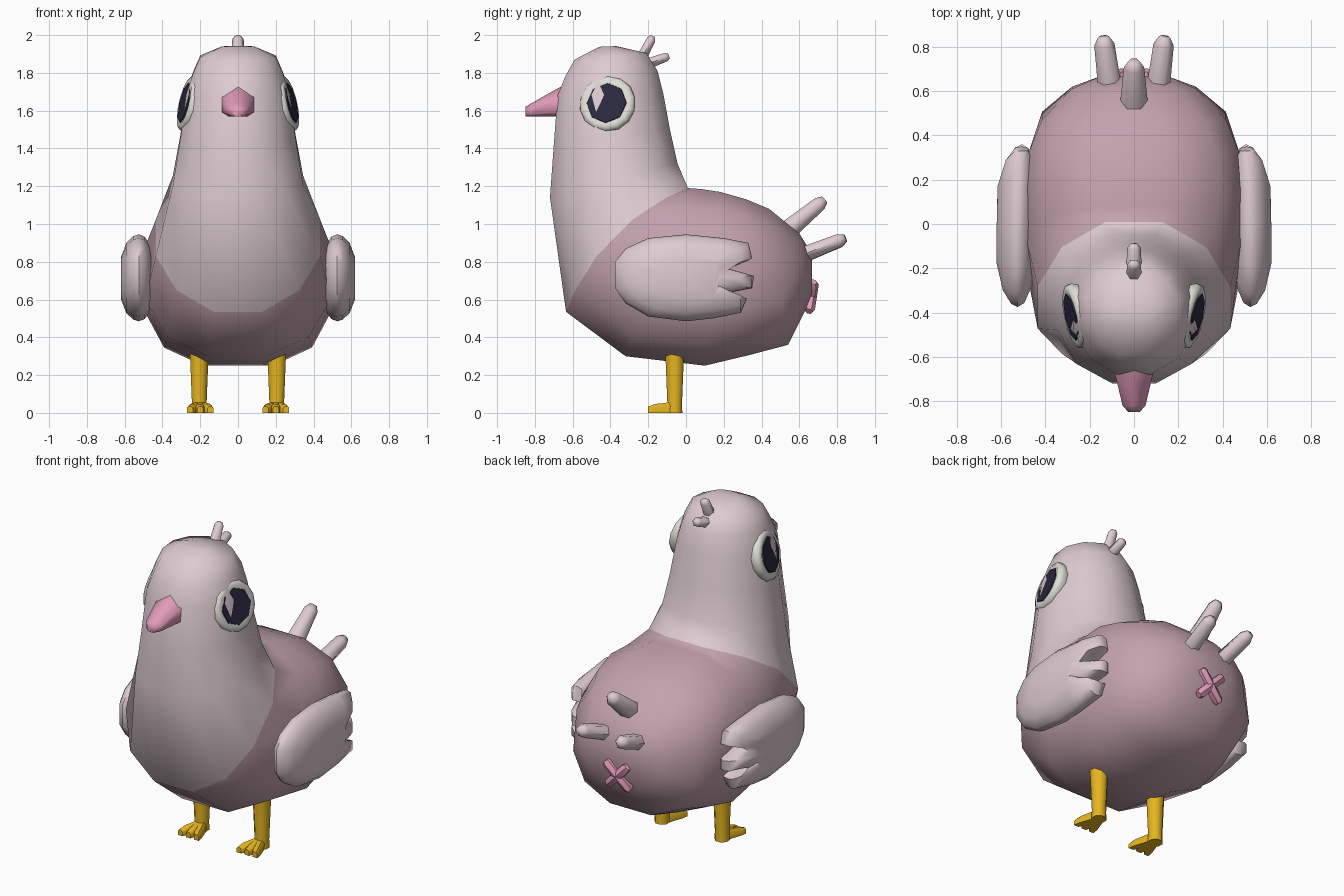
import bpy, bmesh, math
from mathutils import Vector

if "Cube" in bpy.data.objects:
    bpy.data.objects.remove(bpy.data.objects["Cube"])


def colour(name, rgb):
    m = bpy.data.materials.new(name)
    m.diffuse_color = (*rgb, 1)
    m.use_nodes = True
    m.node_tree.nodes["Principled BSDF"].inputs["Base Color"].default_value = m.diffuse_color
    return m


PALE = colour("pale pink", (0.73, 0.60, 0.645))
MAUVE = colour("mauve", (0.54, 0.36, 0.42))
PINK = colour("rose pink", (0.75, 0.33, 0.47))
YELLOW = colour("yellow", (0.78, 0.46, 0.015))
WHITE = colour("eye white", (0.74, 0.74, 0.68))
DARK = colour("dark navy", (0.025, 0.022, 0.05))


def loft(name, rings, mats, split=None, angle=40):
    """Skin a list of equal-sized point rings; faces after ring `split` use mats[1]."""
    bm = bmesh.new()
    vs = [[bm.verts.new(p) for p in r] for r in rings]
    n = len(rings[0])
    for k in range(len(vs) - 1):
        for i in range(n):
            j = (i + 1) % n
            f = bm.faces.new((vs[k][i], vs[k][j], vs[k + 1][j], vs[k + 1][i]))
            f.material_index = int(split is not None and k >= split)
    bm.faces.new(vs[0][::-1])
    f = bm.faces.new(vs[-1])
    f.material_index = int(split is not None)
    bmesh.ops.recalc_face_normals(bm, faces=bm.faces)
    me = bpy.data.meshes.new(name)
    bm.to_mesh(me)
    bm.free()
    for m in mats:
        me.materials.append(m)
    ob = bpy.data.objects.new(name, me)
    bpy.context.collection.objects.link(ob)
    bpy.ops.object.select_all(action='DESELECT')
    ob.select_set(True)
    bpy.context.view_layer.objects.active = ob
    bpy.ops.object.shade_smooth_by_angle(angle=math.radians(angle))
    return ob


def flip(rings, s):
    return [[(p[0] * s, p[1], p[2]) for p in r] for r in rings]


def circle_rings(stations, n, up=(0, 0, 1), flat=1.0, turn=0.5):
    """Rings round a path of (centre, radius), all facing along the whole path."""
    a = Vector(stations[0][0])
    w = (Vector(stations[-1][0]) - a).normalized()
    u = Vector(up).cross(w).normalized()
    v = w.cross(u)
    out = []
    for c, r in stations:
        out.append([tuple(Vector(c) + u * r * math.cos(t) + v * r * flat * math.sin(t))
                    for t in [2 * math.pi * (i + turn) / n for i in range(n)]])
    return out


# Body, neck and head: top/back point, bottom/front point, half width, roundness, side bulge
def body_ring(ty, tz, by, bz, hw, p, bulge=0):
    top, bot = Vector((0, ty, tz)), Vector((0, by, bz))
    mid, half = (top + bot) / 2, (top - bot) / 2
    k = math.cos(math.radians(15)) ** p
    ring = []
    for i in range(12):
        t = math.radians(15 + 30 * i)
        s, c = math.sin(t), math.cos(t)
        b = bulge * s * s
        s = math.copysign(abs(s) ** p, s) / k
        c = math.copysign(abs(c) ** p, c) / k
        ring.append(tuple(mid + half * c + Vector((hw * s, -b, b))))
    return ring


BODY = [
    (0.668, 0.84, 0.668, 0.64, 0.15, 0.9),
    (0.60, 0.95, 0.63, 0.54, 0.28, 0.88),
    (0.44, 1.08, 0.54, 0.36, 0.415, 0.82),
    (0.32, 1.13, 0.33, 0.305, 0.475, 0.78),
    (0.18, 1.17, 0.10, 0.25, 0.495, 0.75),
    (0.08, 1.185, -0.32, 0.30, 0.49, 0.86),
    (0.015, 1.185, -0.63, 0.53, 0.435, 0.93, 0.075),
    (-0.045, 1.32, -0.72, 1.14, 0.345, 0.95),
    (-0.085, 1.50, -0.70, 1.42, 0.305, 0.97),
    (-0.12, 1.69, -0.68, 1.68, 0.275, 1),
    (-0.15, 1.81, -0.64, 1.78, 0.24, 1),
    (-0.21, 1.905, -0.59, 1.87, 0.20, 1),
    (-0.37, 1.942, -0.46, 1.938, 0.085, 1),
]
loft("body_and_head", [body_ring(*b) for b in BODY], [MAUVE, PALE], split=6, angle=60)

# Beak: seven-sided section tapering to a blunt tip
SECTION = [(0, 1), (1, 0.68), (1, 0.15), (0.6, 0), (-0.6, 0), (-1, 0.15), (-1, 0.68)]


def beak_ring(y, hw, h):
    return [(x * hw, y, 1.57 + z * h) for x, z in SECTION]


loft("beak", [beak_ring(-0.62, 0.09, 0.175), beak_ring(-0.68, 0.085, 0.148),
              beak_ring(-0.82, 0.052, 0.068), beak_ring(-0.85, 0.025, 0.05)], [PINK], angle=65)

# Wing outline (y, z) with three feather tips, domed on both sides
WING = [(-0.375, 0.80), (-0.375, 0.66), (-0.32, 0.58), (-0.2, 0.51), (0, 0.485), (0.14, 0.50),
        (0.29, 0.53), (0.32, 0.60), (0.22, 0.635), (0.35, 0.66), (0.36, 0.725), (0.22, 0.765),
        (0.35, 0.82), (0.33, 0.90), (0.2, 0.925), (0, 0.945), (-0.2, 0.925), (-0.32, 0.87)]
LAYERS = [(0.445, 0.45), (0.462, 0.75), (0.495, 0.95), (0.525, 1),
          (0.555, 0.96), (0.592, 0.8), (0.62, 0.48)]


def wing_point(x, s, y, z):
    y = min(y, 0.36 * s) if y > 0 else y * s
    return (x - 0.02 * max(0, y / 0.36) ** 2, y, 0.71 + (z - 0.71) * s)


wing = [[wing_point(x, s, y, z) for y, z in WING] for x, s in LAYERS]

# Eye: shallow disc with a rounded rim, and an octagon pupil plate
eye_n = Vector((1, -0.22, 0.23)).normalized()
eye_c = Vector((0.258, -0.415, 1.635))


def eye_rings(stations, n, turn=0.5):
    return circle_rings([(eye_c + eye_n * h, r) for h, r in stations], n, turn=turn)


eye = eye_rings([(-0.03, 0.14), (0.0, 0.152), (0.02, 0.145), (0.03, 0.125), (0.024, 0.10)], 14)
pupil = eye_rings([(0.023, 0.109), (0.031, 0.107)], 8, turn=0)

# Leg and toes
leg = circle_rings([((0.205, -0.06, 0.0), 0.044), ((0.205, -0.06, 0.05), 0.042),
                    ((0.205, -0.06, 0.33), 0.054)], 8, up=(0, 1, 0))


def toe_rings(dx):
    pts = [(0.2 + dx * f, -0.05 - 0.15 * f) for f in (0, 0.75, 1)]
    sizes = [(0.026, 0.06), (0.024, 0.047), (0.016, 0.034)]
    return [[(x - w, y, 0), (x + w, y, 0), (x + w, y, h * 0.7), (x + w * 0.5, y, h),
             (x - w * 0.5, y, h), (x - w, y, h * 0.7)] for (x, y), (w, h) in zip(pts, sizes)]


# Tapered feather with a blunt point
def feather(a, b, r0, r1, flat):
    a, b = Vector(a), Vector(b)
    return circle_rings([(a, r0), (a.lerp(b, 0.87), r1), (b, r1 * 0.55)], 6, flat=flat, turn=0)


for s, side in ((1, "right"), (-1, "left")):
    loft(side + "_wing", flip(wing, s), [PALE], angle=50)
    loft(side + "_eye", flip(eye, s), [WHITE], angle=60)
    loft(side + "_pupil", flip(pupil, s), [DARK])
    loft(side + "_leg", flip(leg, s), [YELLOW], angle=50)
    for i, dx in enumerate((-0.055, 0, 0.055)):
        loft(f"{side}_toe_{i + 1}", flip(toe_rings(dx), s), [YELLOW], angle=50)
    loft(side + "_tail_feather",
         flip(feather((0.105, 0.58, 0.82), (0.138, 0.845, 0.925), 0.054, 0.046, 0.9), s),
         [PALE], angle=65)

# Middle tail feather and head tufts
loft("middle_tail_feather", feather((0, 0.53, 0.96), (0, 0.735, 1.13), 0.064, 0.046, 0.95),
     [PALE], angle=65)
loft("upper_head_tuft", feather((0, -0.24, 1.87), (0, -0.175, 1.995), 0.036, 0.03, 0.9),
     [PALE], angle=65)
loft("lower_head_tuft", feather((0, -0.21, 1.845), (0, -0.09, 1.89), 0.036, 0.03, 0.9),
     [PALE], angle=65)

# Crossed bars under the tail
for i, s in enumerate((1, -1)):
    d = Vector((0.075 * s, 0.012, 0.078))
    c = Vector((0, 0.663, 0.615))
    loft(f"cross_bar_{i + 1}", circle_rings([(c - d, 0.02), (c - d * 0.85, 0.03),
         (c + d * 0.85, 0.03), (c + d, 0.02)], 6, up=(0, 1, 0)), [PINK])
